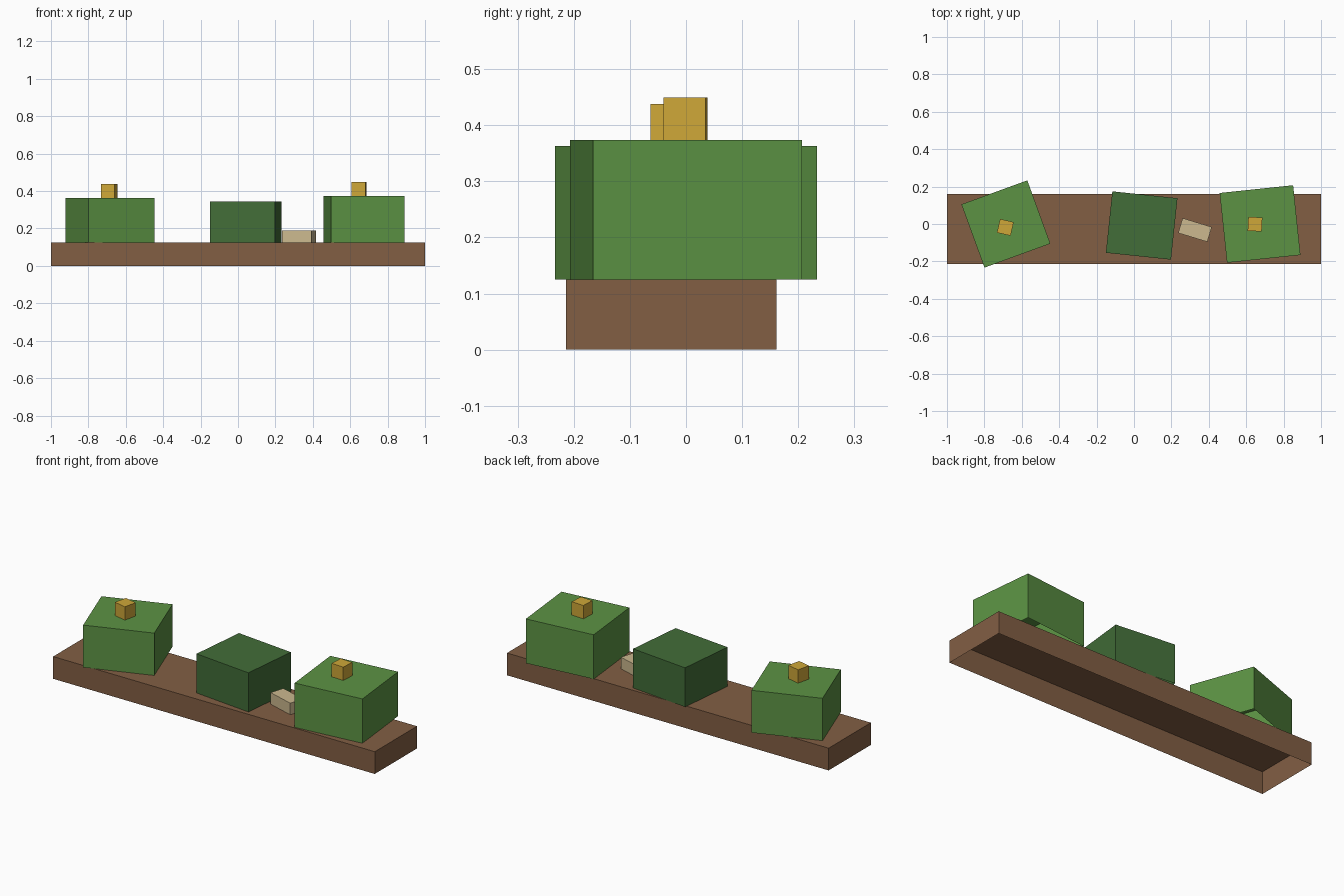
import bpy
import bmesh
from math import radians
from mathutils import Matrix

cube = bpy.data.objects.get("Cube")
if cube:
    bpy.data.objects.remove(cube, do_unlink=True)


def material(name, rgb):
    """Flat material from display colour, converted to linear."""
    colour = [((c + 0.055) / 1.055) ** 2.4 for c in rgb] + [1.0]
    mat = bpy.data.materials.new(name)
    mat.use_nodes = True
    mat.diffuse_color = colour
    bsdf = mat.node_tree.nodes["Principled BSDF"]
    bsdf.inputs["Base Color"].default_value = colour
    bsdf.inputs["Roughness"].default_value = 0.9
    return mat


soil = material("soil brown", (0.51, 0.37, 0.265))
leaf = material("leaf green", (0.36, 0.575, 0.265))
dark_leaf = material("dark leaf green", (0.26, 0.43, 0.22))
flower = material("flower yellow", (0.81, 0.655, 0.22))
stone = material("pale stone", (0.80, 0.725, 0.56))


def open_box(name, centre, size, bottom, top, angle, mat):
    """Upright box without a floor, turned about z."""
    bm = bmesh.new()
    bmesh.ops.create_cube(bm, size=1)
    floor = [f for f in bm.faces if f.normal.z < -0.5]
    bmesh.ops.delete(bm, geom=floor, context='FACES_ONLY')
    place = (Matrix.Translation((*centre, (bottom + top) / 2))
             @ Matrix.Rotation(radians(angle), 4, 'Z')
             @ Matrix.Diagonal((*size, top - bottom, 1)))
    bm.transform(place)
    mesh = bpy.data.meshes.new(name)
    bm.to_mesh(mesh)
    bm.free()
    mesh.materials.append(mat)
    obj = bpy.data.objects.new(name, mesh)
    bpy.context.collection.objects.link(obj)
    return obj


# Long soil bed
GROUND = 0.125
open_box("soil_bed", (0, -0.026), (2, 0.375), 0, GROUND, 0, soil)

# Bushes
open_box("right_bush", (-0.685, 0), (0.375, 0.36), GROUND, 0.363, 20, leaf)
open_box("middle_bush", (0.041, -0.008), (0.35, 0.33), GROUND, 0.345, -6, dark_leaf)
open_box("left_bush", (0.674, 0), (0.395, 0.375), GROUND, 0.374, 6, leaf)

# Flowers on the outer bushes
open_box("right_flower", (-0.688, -0.018), (0.075, 0.075), 0.363, 0.438, -13, flower)
open_box("left_flower", (0.647, -0.001), (0.075, 0.075), 0.374, 0.449, -3, flower)

# Small stone between the bushes
open_box("stone", (0.326, -0.032), (0.163, 0.083), GROUND, 0.19, -17, stone)
